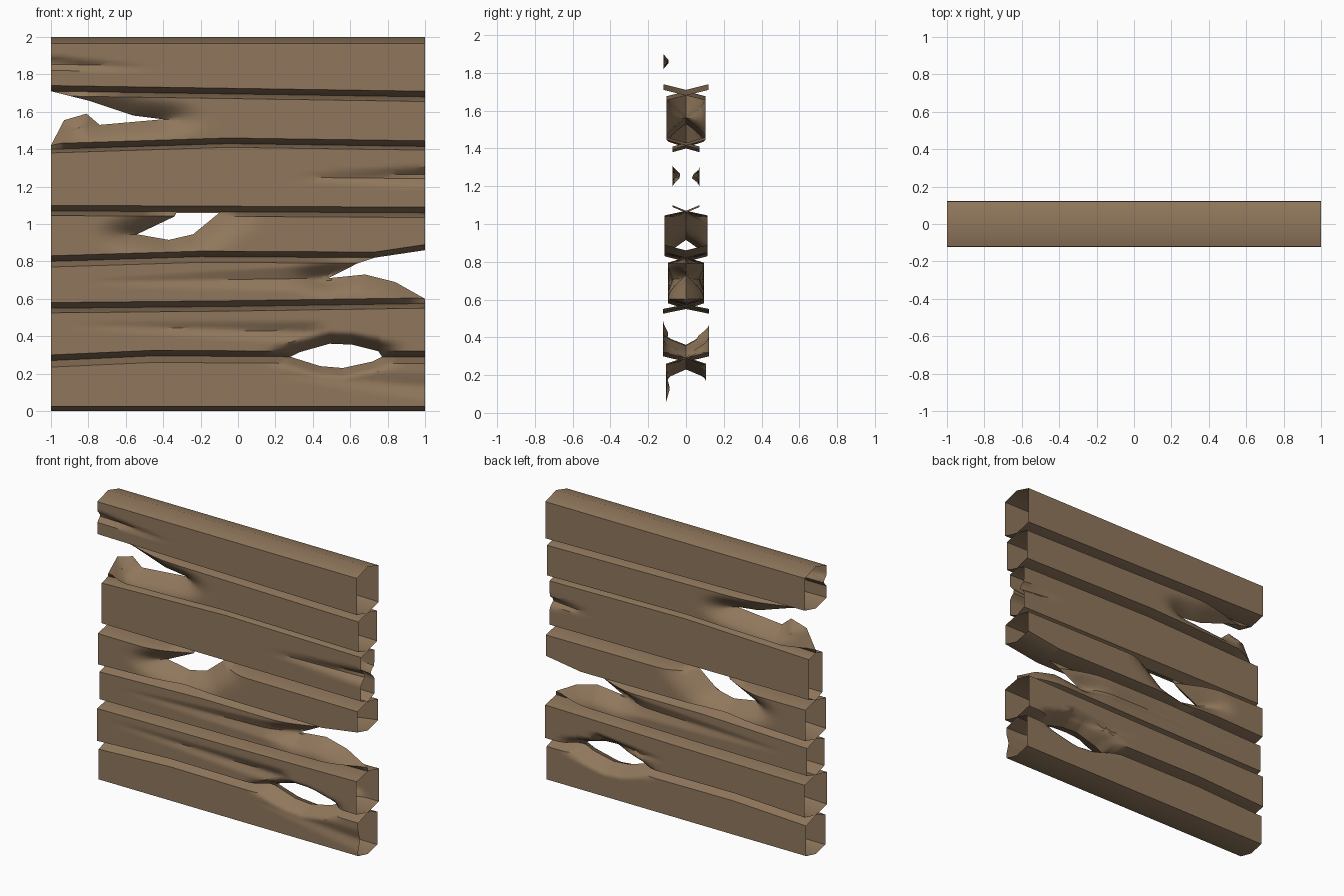
import bpy, bmesh, math

if "Cube" in bpy.data.objects:
    bpy.data.objects.remove(bpy.data.objects["Cube"])

wood = bpy.data.materials.new("weathered brown wood")
wood.diffuse_color = (0.28, 0.185, 0.107, 1)
wood.use_nodes = True
wood.node_tree.nodes["Principled BSDF"].inputs["Base Color"].default_value = wood.diffuse_color

# hole outlines: (upper edge, lower edge), each running left to right
GAP_A = ([(-1, 1.71), (-.8, 1.66), (-.56, 1.58), (-.4, 1.56)],
         [(-1, 1.42), (-.93, 1.555), (-.81, 1.59), (-.74, 1.53), (-.4, 1.56)])
GAP_B = ([(-.54, .945), (-.34, 1.04), (-.33, 1.06), (-.1, 1.06)],
         [(-.54, .945), (-.37, .915), (-.24, .945), (-.1, 1.06)])
GAP_C = ([(.48, .71), (.64, .79), (.73, .82), (1, .86)],
         [(.48, .71), (.68, .73), (.84, .69), (1, .60)])
GAP_D = ([(.28, .29), (.33, .315), (.49, .36), (.61, .355), (.75, .32), (.77, .29)],
         [(.28, .29), (.44, .24), (.56, .23), (.72, .265), (.77, .29)])

# seams between boards
S0 = [(-1, 0), (1, 0)]
S1 = [(-1, .27), (-.45, .295)]
S1_LOW = S1 + GAP_D[1] + [(1, .29)]
S1_UP = S1 + GAP_D[0] + [(1, .29)]
S2 = [(-1, .55), (0, .56), (1, .575)]
S3 = [(-1, .80), (-.2, .825), (.73, .82)]
S4 = [(-1, 1.07), (1, 1.06)]
S5 = [(-1, 1.40), (-.05, 1.43), (1, 1.415)]
S6 = [(-1, 1.71), (1, 1.68)]
S7 = [(-1, 2), (1, 2)]


def at(line, x):
    if x <= line[0][0]:
        return line[0][1]
    for (x0, z0), (x1, z1) in zip(line, line[1:]):
        if x <= x1:
            return z0 + (z1 - z0) * (x - x0) / (x1 - x0)
    return line[-1][1]


def seg(x, z, a, b, sx=1.0):
    """distance to a segment and position along it"""
    ax, bx, px = a[0] * sx, b[0] * sx, x * sx
    dx, dz = bx - ax, b[1] - a[1]
    t = ((px - ax) * dx + (z - a[1]) * dz) / (dx * dx + dz * dz)
    t = max(0, min(1, t))
    return math.hypot(px - ax - t * dx, z - a[1] - t * dz), t


def board(name, low, high, depth, c_low=.03, c_high=.03, split=None,
          edges=(), radius=.12, gouges=()):
    """hollow open-ended board; split = (upper, lower) lines of an opening"""
    lines = [low, high] + list(split or ())
    xs = sorted({round(-1 + i * .05, 3) for i in range(41)} |
                {p[0] for l in lines for p in l})

    def half(x, z, lo, hi, side):
        d = depth * max(0, min(1, (z - lo) / c_low, (hi - z) / c_high))
        for line in edges:                       # pinch towards broken edges
            for a, b in zip(line, line[1:]):
                u = min(1, seg(x, z, a, b, .5)[0] / radius)
                d = min(d, depth * math.sin(u * math.pi / 2))
        for s, a, b, w, cut in gouges:           # tapering split in the grain
            if s in (0, side):
                r, t = seg(x, z, a, b)
                d -= cut * t * max(0, 1 - r / (w * (.3 + .7 * t)))
        return max(d, 0)

    def rows(x):
        lo, hi = at(low, x), at(high, x)
        h = hi - lo
        a, b = lo + min(c_low, h * .4), hi - min(c_high, h * .4)
        if not split:
            return [[lo] + [a + (b - a) * i / 14 for i in range(15)] + [hi]], lo, hi
        up = max(lo, min(hi, at(split[0], x)))
        dn = max(lo, min(up, at(split[1], x)))
        a, b = min(a, dn), max(b, up)
        return [[lo] + [a + (dn - a) * i / 9 for i in range(10)],
                [up + (b - up) * i / 9 for i in range(10)] + [hi]], lo, hi

    bm = bmesh.new()
    data = [rows(x) for x in xs]
    for side in (-1, 1):
        for k in range(2 if split else 1):
            grid = [[bm.verts.new((x, side * half(x, z, lo, hi, side), z))
                     for z in lobes[k]] for x, (lobes, lo, hi) in zip(xs, data)]
            for p, q in zip(grid, grid[1:]):
                for i in range(len(p) - 1):
                    f = [p[i], q[i], q[i + 1], p[i + 1]]
                    bm.faces.new(f if side < 0 else f[::-1])
    bmesh.ops.remove_doubles(bm, verts=bm.verts, dist=.0004)
    bmesh.ops.dissolve_degenerate(bm, edges=bm.edges, dist=.0004)
    me = bpy.data.meshes.new(name)
    bm.to_mesh(me)
    bm.free()
    me.materials.append(wood)
    ob = bpy.data.objects.new(name, me)
    bpy.context.collection.objects.link(ob)
    bpy.context.view_layer.objects.active = ob
    ob.select_set(True)
    bpy.ops.object.shade_smooth_by_angle(angle=math.radians(35))
    ob.select_set(False)


# boards from bottom to top
board("bottom_board", S0, S1_LOW, .105, .025, .035, edges=[GAP_D[1]], radius=.06,
      gouges=[(-1, (.2, .2), (1, .13), .07, .02)])
board("second_board", S1_UP, S2, .122, .03, .025, edges=[GAP_D[0]], radius=.07,
      gouges=[(-1, (-.9, .46), (.4, .42), .06, .03), (1, (.1, .4), (.6, .41), .05, .05)])
board("third_board", S2, S3 + [(1, .86)], .095, .03, .03,
      split=([(-1, .69)] + GAP_C[0], [(-1, .69)] + GAP_C[1]), edges=GAP_C,
      gouges=[(0, (-.8, .69), (.48, .71), .07, .03)])
board("fourth_board", S3 + [(1, .86)], S4, .115, .03, .025,
      split=([(-1, .94)] + GAP_B[0] + [(.15, .96), (1, .96)],
             [(-1, .94)] + GAP_B[1] + [(.15, .96), (1, .96)]), edges=GAP_B)
board("fifth_board", S4, S5, .072, .03, .02,
      gouges=[(-1, (.3, 1.25), (1, 1.255), .05, .05), (1, (.7, 1.25), (1, 1.25), .04, .05)])
board("sixth_board", S5, S6, .103, .03, .025,
      split=(GAP_A[0] + [(1, 1.55)], GAP_A[1] + [(1, 1.55)]), edges=GAP_A)
board("top_board", S6, S7, .12, .03, .035,
      gouges=[(-1, (-.45, 1.83), (-1, 1.86), .04, .035)])
